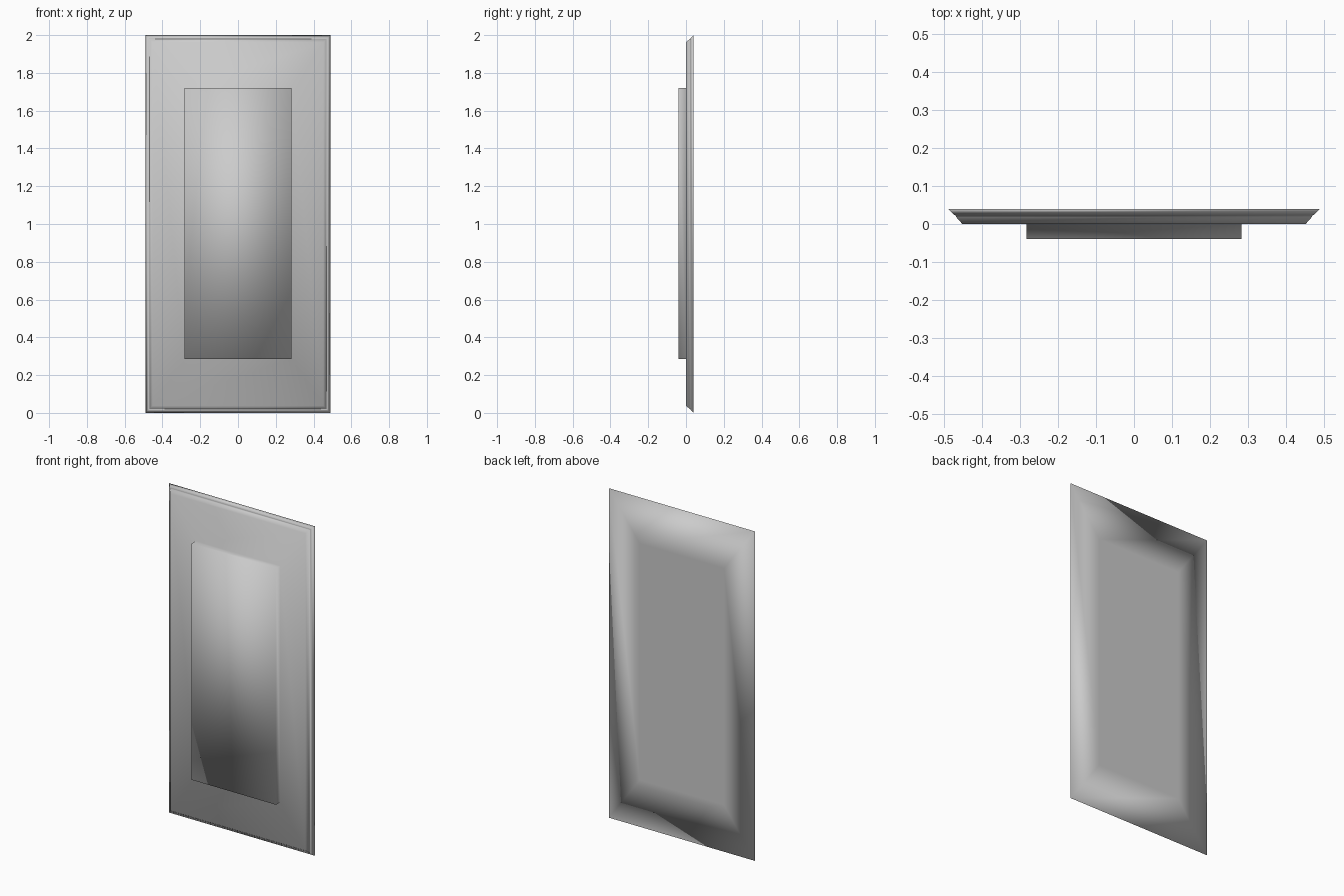
import bpy, bmesh

if "Cube" in bpy.data.objects:
    bpy.data.objects.remove(bpy.data.objects["Cube"])

W, H = 0.49, 2.0


def edge_ring(inset, y):
    """Rectangle set in evenly from the outer outline."""
    return (W - inset, inset, H - inset, y)


# Rectangular sections from the back face to the raised front field
rings = [
    (0.283, 0.285, 1.72, 0.04),    # inner part of flat back
    edge_ring(0.0, 0.04),          # outer back edge
    edge_ring(0.016, 0.024),       # first half of bevel
    edge_ring(0.019, 0.026),       # fine groove in the bevel
    edge_ring(0.022, 0.018),
    edge_ring(0.038, 0.0),         # front edge of bevel
    (0.283, 0.285, 1.72, 0.0),     # foot of raised field
    (0.283, 0.285, 1.72, -0.04),   # face of raised field
]

bm = bmesh.new()
loops = []
for hx, z0, z1, y in rings:
    loops.append([bm.verts.new((x, y, z)) for x, z in
                  ((-hx, z0), (hx, z0), (hx, z1), (-hx, z1))])

# Bridge neighbouring sections and cap both ends
for a, b in zip(loops, loops[1:]):
    for i in range(4):
        j = (i + 1) % 4
        bm.faces.new((a[i], a[j], b[j], b[i]))
bm.faces.new(loops[0])
bm.faces.new(loops[-1])
bmesh.ops.recalc_face_normals(bm, faces=bm.faces[:])

# The whole panel is softly shaded
for f in bm.faces:
    f.smooth = True

mesh = bpy.data.meshes.new("raised_panel")
bm.to_mesh(mesh)
bm.free()
panel = bpy.data.objects.new("raised_panel", mesh)
bpy.context.collection.objects.link(panel)
